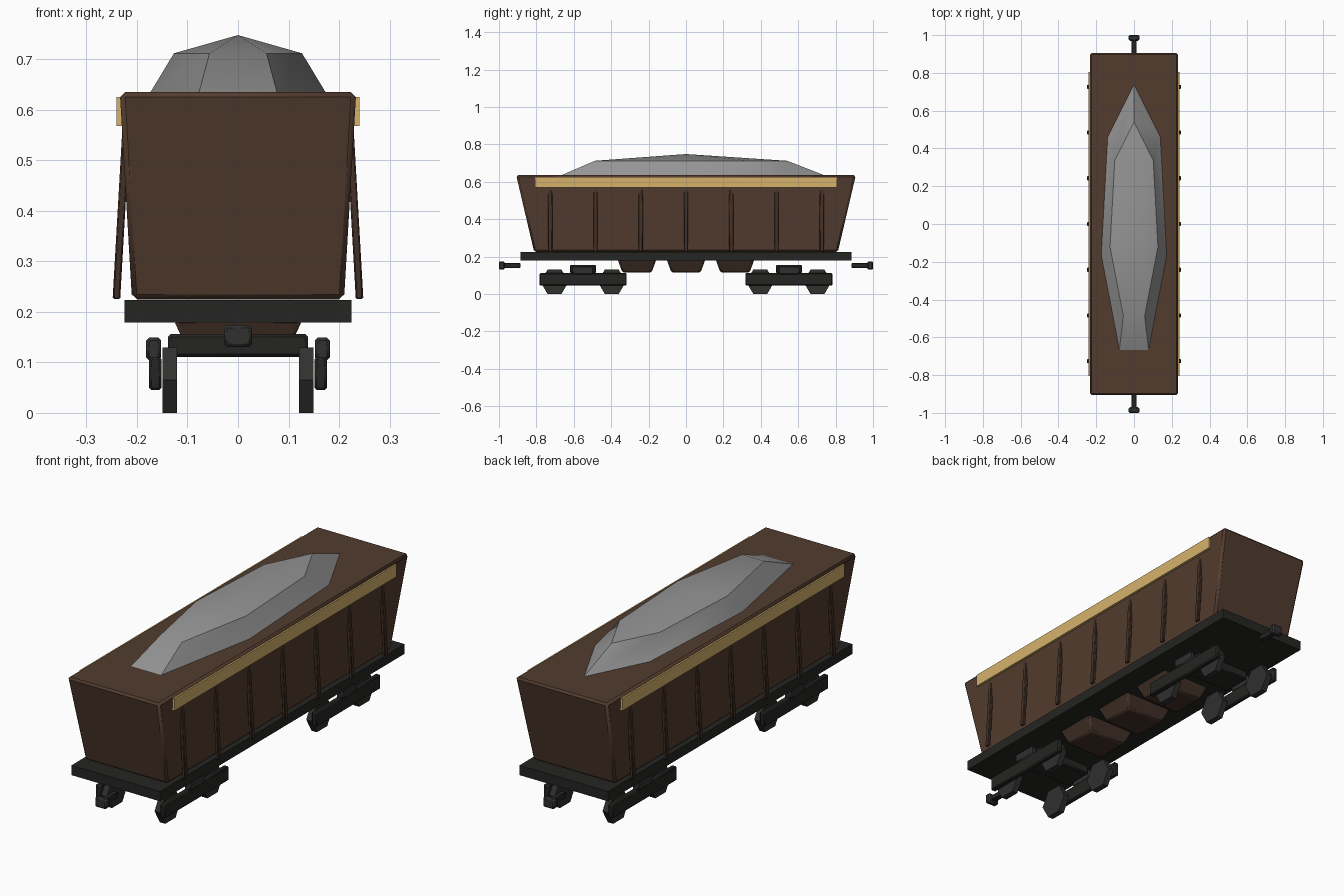
import bpy, bmesh
from math import sin, cos, pi, radians

if "Cube" in bpy.data.objects:
    bpy.data.objects.remove(bpy.data.objects["Cube"])


def material(name, rgb):
    m = bpy.data.materials.new(name)
    m.diffuse_color = (*rgb, 1)
    m.use_nodes = True
    m.node_tree.nodes["Principled BSDF"].inputs["Base Color"].default_value = m.diffuse_color
    return m


BROWN = material("brown_paint", (0.085, 0.045, 0.028))
RIB = material("rib_brown", (0.055, 0.030, 0.020))
BLACK = material("black_iron", (0.018, 0.018, 0.017))
STEEL = material("dark_steel", (0.030, 0.029, 0.028))
GOLD = material("gold_stripe", (0.68, 0.45, 0.15))
STONE = material("grey_stone", (0.30, 0.30, 0.30))


def finish(name, bm, mat, bevel=0.0, angle=30, loc=(0, 0, 0), rot=(0, 0, 0)):
    bmesh.ops.recalc_face_normals(bm, faces=bm.faces[:])
    mesh = bpy.data.meshes.new(name)
    bm.to_mesh(mesh)
    bm.free()
    ob = bpy.data.objects.new(name, mesh)
    bpy.context.collection.objects.link(ob)
    ob.location, ob.rotation_euler = loc, rot
    mesh.materials.append(mat)
    if bevel:
        b = ob.modifiers.new("bevel", 'BEVEL')
        b.width, b.segments = bevel, 1
    bpy.ops.object.select_all(action='DESELECT')
    ob.select_set(True)
    bpy.context.view_layer.objects.active = ob
    bpy.ops.object.shade_smooth_by_angle(angle=radians(angle))
    return ob


def taper(name, bottom, top, height, mat, loc, bevel=0.0, rot=(0, 0, 0), angle=30):
    """Box centred on loc with separate half-sizes (x, y) at bottom and top."""
    bm = bmesh.new()
    bmesh.ops.create_cube(bm, size=2)
    for v in bm.verts:
        h = top if v.co.z > 0 else bottom
        v.co.x *= h[0]
        v.co.y *= h[1]
        v.co.z *= height / 2
    return finish(name, bm, mat, bevel, angle, loc, rot)


def box(name, x, y, z, mat, bevel=0.0):
    """Box from (min, max) ranges."""
    h = ((x[1] - x[0]) / 2, (y[1] - y[0]) / 2)
    c = (sum(x) / 2, sum(y) / 2, sum(z) / 2)
    return taper(name, h, h, z[1] - z[0], mat, c, bevel)


def span(c, half):
    return (c - half, c + half)


# Hopper body and deck
taper("hopper_body", (0.21, 0.812), (0.234, 0.908), 0.41, BROWN, (0, 0, 0.43), 0.01, angle=50)
box("deck", (-0.225, 0.225), (-0.886, 0.886), (0.179, 0.224), BLACK)

# Stone load: seven-sided squashed sphere half sunk in the body
bm = bmesh.new()
rings = []
for t in (pi / 4, pi / 2, 3 * pi / 4):
    rings.append([bm.verts.new((0.184 * sin(t) * sin(a), 0.765 * sin(t) * cos(a), 0.123 * cos(t)))
                  for a in (2 * pi * i / 7 for i in range(7))])
north, south = bm.verts.new((0, 0, 0.123)), bm.verts.new((0, 0, -0.123))
for i in range(7):
    j = (i + 1) % 7
    bm.faces.new((north, rings[0][i], rings[0][j]))
    bm.faces.new((south, rings[2][j], rings[2][i]))
    for a, b in zip(rings, rings[1:]):
        bm.faces.new((a[i], b[i], b[j], a[j]))
finish("stone_load", bm, STONE, loc=(0, 0, 0.625))

# Side stripes and leaning ribs
for s, side in ((-1, "left"), (1, "right")):
    box(f"stripe_{side}", span(s * 0.233, 0.008), (-0.806, 0.806), (0.568, 0.625), GOLD)
    for i in range(7):
        taper(f"rib_{side}_{i + 1}", (0.0075, 0.011), (0.0075, 0.011), 0.36, RIB,
              (s * 0.2305, (i - 3) * 0.242, 0.405), 0.003, (0, -s * 0.057, 0))

# Discharge chutes under the deck
for i in (-1, 0, 1):
    taper(f"chute_{i + 2}", (0.095, 0.078), (0.128, 0.104), 0.07, RIB, (0, i * 0.262, 0.15), 0.008)

# Bogies, wheels and couplers at each end
for e, end in ((-1, "front"), (1, "back")):
    yc = e * 0.55
    box(f"bolster_{end}", (-0.139, 0.139), span(yc, 0.07), (0.111, 0.156), BLACK, 0.006)
    for s, side in ((-1, "left"), (1, "right")):
        tag = f"{end}_{side}"
        box(f"side_frame_{tag}", span(s * 0.164, 0.0125), span(yc, 0.233), (0.045, 0.111), BLACK, 0.005)
        box(f"spring_box_{tag}", span(s * 0.167, 0.015), span(yc, 0.056), (0.104, 0.149), STEEL, 0.006)
        for w in (-1, 1):
            # Six-sided wheel with a flat bottom
            bm = bmesh.new()
            rims = [[bm.verts.new((x, 0.075 * cos(k * pi / 3), 0.075 * sin(k * pi / 3)))
                     for k in range(6)] for x in (-0.014, 0.014)]
            for r in rims:
                bm.faces.new(r)
            for k in range(6):
                n = (k + 1) % 6
                bm.faces.new((rims[0][k], rims[0][n], rims[1][n], rims[1][k]))
            finish(f"wheel_{tag}_{w}", bm, STEEL, loc=(s * 0.135, yc + w * 0.153, 0.065))
    box(f"coupler_shaft_{end}", (-0.013, 0.013), span(e * 0.93, 0.045), (0.139, 0.165), BLACK, 0.003)
    box(f"coupler_head_{end}", (-0.028, 0.028), span(e * 0.985, 0.015), (0.13, 0.174), STEEL, 0.006)
